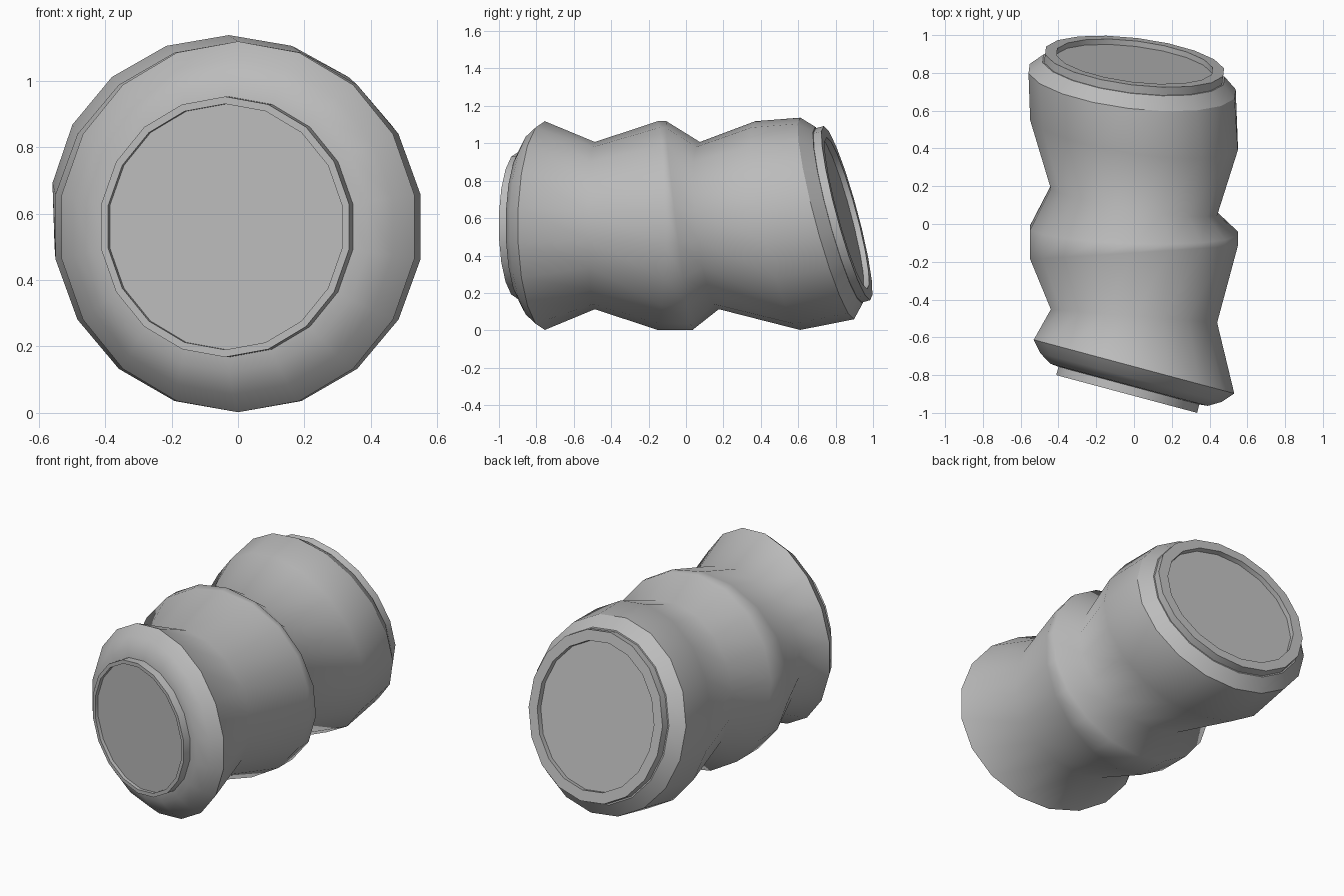
import bpy, bmesh, math
from mathutils import Matrix, Vector

if "Cube" in bpy.data.objects:
    bpy.data.objects.remove(bpy.data.objects["Cube"])

SIDES = 18
grey = bpy.data.materials.new("mid grey")
grey.use_nodes = True
colour = (0.5, 0.5, 0.5, 1)
grey.diffuse_color = colour
grey.node_tree.nodes["Principled BSDF"].inputs["Base Color"].default_value = colour


def circle(radius, depth=0):
    """Ring around the y axis with a point at the top."""
    steps = [math.tau * i / SIDES for i in range(SIDES)]
    return [Vector((radius * math.sin(a), depth, radius * math.cos(a))) for a in steps]


def sheared(radius, y, slope_x, slope_z):
    """Upright ring whose points slide along y to lie on a slanted plane."""
    return [Vector((p.x, y + slope_x * p.x + slope_z * p.z, p.z + 0.56)) for p in circle(radius)]


def placed(matrix, profile):
    return [[matrix @ p for p in circle(r, d)] for r, d in profile]


def loft(name, rings, angle, close_end=False):
    bm = bmesh.new()
    loops = [[bm.verts.new(p) for p in ring] for ring in rings]
    for a, b in zip(loops, loops[1:]):
        for i in range(SIDES):
            j = (i + 1) % SIDES
            bm.faces.new((a[i], a[j], b[j], b[i]))
    if close_end:
        bm.faces.new(loops[-1])
    bmesh.ops.recalc_face_normals(bm, faces=bm.faces)
    # Face outward: the first band of every part points away from its axis
    bm.faces.ensure_lookup_table()
    face = bm.faces[0]
    middle = sum((v.co for v in loops[0] + loops[1]), Vector()) / (2 * SIDES)
    if face.normal.dot(face.calc_center_median() - middle) < 0:
        bmesh.ops.reverse_faces(bm, faces=bm.faces)
    mesh = bpy.data.meshes.new(name)
    bm.to_mesh(mesh)
    bm.free()
    mesh.materials.append(grey)
    obj = bpy.data.objects.new(name, mesh)
    bpy.context.collection.objects.link(obj)
    bpy.ops.object.select_all(action="DESELECT")
    obj.select_set(True)
    bpy.context.view_layer.objects.active = obj
    bpy.ops.object.shade_smooth_by_angle(angle=math.radians(angle))


# Planes of the two tilted ends; local +y points out of the tube
front = Matrix.Translation((0, -0.755, 0.56)) @ Matrix.Rotation(math.radians(180 - 15), 4, "Z")
back = (Matrix.Translation((-0.01, 0.755, 0.598)) @ Matrix.Rotation(math.radians(-7), 4, "Z")
        @ Matrix.Rotation(math.radians(15), 4, "X"))

# Front ring points run the other way round, so reverse them to match the body
front_ring = placed(front, [(0.558, 0)])[0]
front_ring = [front_ring[0]] + front_ring[:0:-1]

# Waisted tube
loft("body_tube", [
    front_ring,
    sheared(0.447, -0.487, -0.08, 0),
    sheared(0.558, -0.152, 0.064, 0),
    sheared(0.558, -0.035, -0.03, -0.125),
    sheared(0.447, 0.125, -0.16, -0.113),
    sheared(0.558, 0.49, -0.145, -0.215),
    placed(back, [(0.558, 0)])[0],
], 85)

# Rounded front shoulder and its recessed disc
loft("front_shoulder", placed(front, [(0.558, 0), (0.505, 0.06), (0.437, 0.1), (0.38, 0.105)]), 50)
loft("front_disc", placed(front, [(0.392, 0.08), (0.392, 0.15), (0.37, 0.15), (0.37, 0.13)]), 30, True)

# Bevelled back shoulder and its recessed disc
loft("back_shoulder", placed(back, [(0.558, 0), (0.49, 0.065), (0.47, 0.065)]), 30)
loft("back_disc", placed(back, [(0.482, 0.05), (0.482, 0.11), (0.42, 0.11), (0.42, 0.08)]), 30, True)
